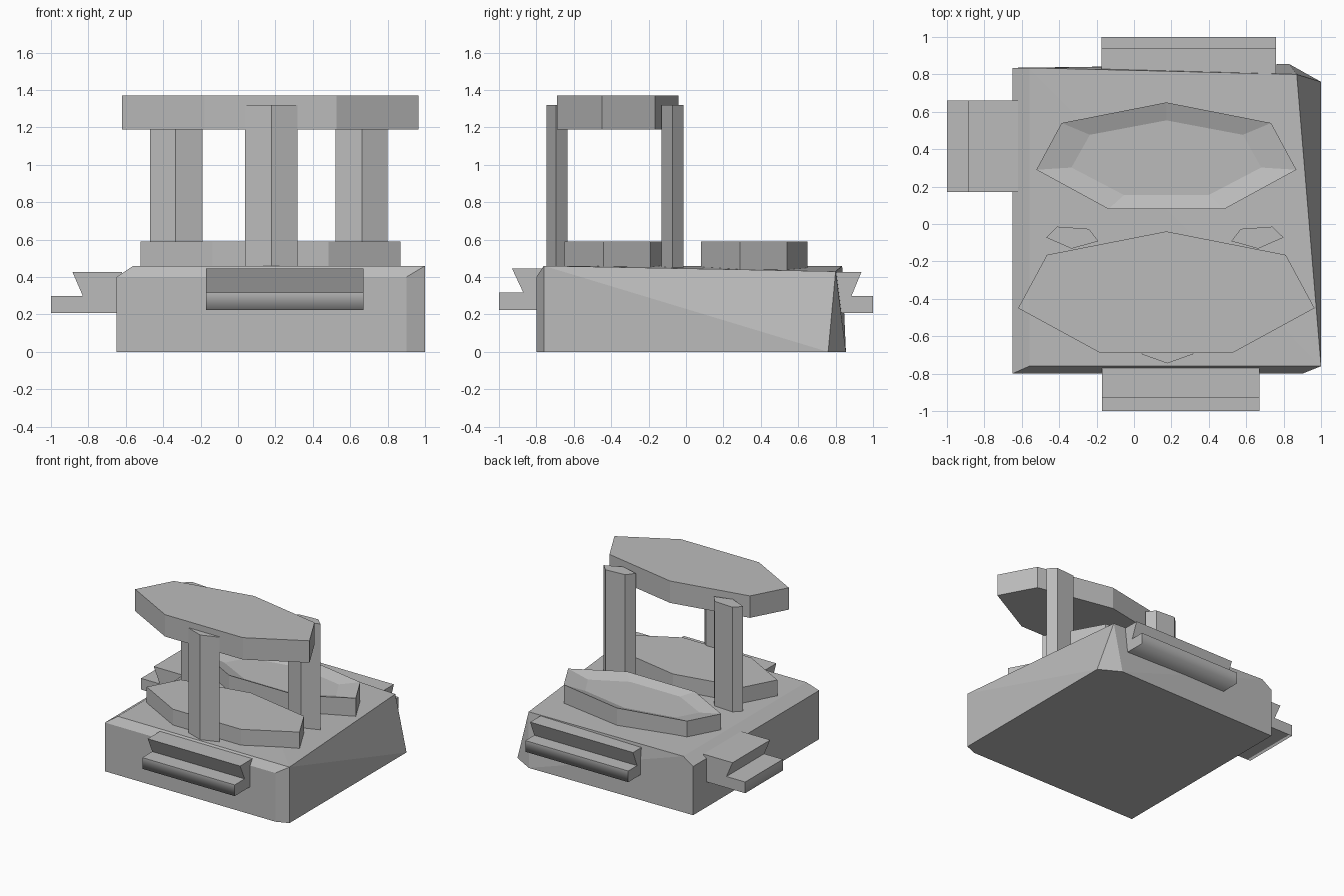
import bpy
import bmesh
from math import radians
from mathutils import Matrix, Vector

cube = bpy.data.objects.get("Cube")
if cube:
    bpy.data.objects.remove(cube, do_unlink=True)

grey = bpy.data.materials.new("plain grey")
grey.use_nodes = True
grey.diffuse_color = (0.5, 0.5, 0.5, 1)
grey.node_tree.nodes["Principled BSDF"].inputs["Base Color"].default_value = (0.5, 0.5, 0.5, 1)


def finish(bm, name):
    bmesh.ops.recalc_face_normals(bm, faces=bm.faces)
    mesh = bpy.data.meshes.new(name)
    bm.to_mesh(mesh)
    bm.free()
    mesh.materials.append(grey)
    obj = bpy.data.objects.new(name, mesh)
    bpy.context.collection.objects.link(obj)
    return obj


def prism(points, depth):
    """Extrude a flat outline of 3D points along a vector; returns mesh and far cap."""
    bm = bmesh.new()
    face = bm.faces.new([bm.verts.new(p) for p in points])
    cap = bmesh.ops.extrude_face_region(bm, geom=[face], use_keep_orig=True)["geom"]
    verts = [v for v in cap if isinstance(v, bmesh.types.BMVert)]
    bmesh.ops.translate(bm, verts=verts, vec=depth)
    return bm, verts


# Base block: a slab with chamfered front and side edges and a leaning corner
bm = bmesh.new()
for p in [(-.65, -.8, 0), (.9, -.8, 0), (1, -.76, 0), (1, .76, 0), (.83, .855, 0), (-.65, .835, 0),
          (-.65, -.8, .4), (.9, -.8, .4), (-.65, .835, .4),
          (-.56, -.76, .46), (1, -.76, .46), (.87, .8, .43), (-.56, .835, .46)]:
    bm.verts.new(p)
bmesh.ops.convex_hull(bm, input=bm.verts)
bmesh.ops.dissolve_limit(bm, angle_limit=radians(1), verts=bm.verts, edges=bm.edges)
finish(bm, "base")

# Seven-sided plates: canopy, lower front plate and rear dish
OUTLINE = [(0, .36), (.56, .25), (.695, 0), (.31, -.21), (-.31, -.21), (-.695, 0), (-.56, .25)]


def plate(name, y, z0, z1, scale=1.0, dished=False):
    bm, top = prism([(.173 + x * scale, y + v * scale, z0) for x, v in OUTLINE], (0, 0, z1 - z0))
    if dished:
        bm.faces.ensure_lookup_table()
        cap = next(f for f in bm.faces if all(v in top for v in f.verts))
        rim = list(cap.verts)
        inner = [bm.verts.new((.173 + (v.co.x - .173) * .73, y + .04 + (v.co.y - y - .04) * .7, z1 - .035))
                 for v in rim]
        bm.faces.remove(cap)
        for i in range(len(rim)):
            j = (i + 1) % len(rim)
            bm.faces.new((rim[i], rim[j], inner[j], inner[i]))
        bm.faces.new(inner)
    return finish(bm, name)


plate("canopy", -.45, 1.19, 1.37, 1.14)
plate("front_plate", -.44, .43, .59)
plate("rear_dish", .29, .42, .59, dished=True)

# Five-sided posts
POST = [(0, -.05), (.14, 0), (.085, .062), (-.085, .062), (-.14, 0)]
for name, x, y, turn in [("front_post", .178, -.695, 0), ("rear_right_post", -.33, -.082, -4),
                         ("rear_left_post", .66, -.082, 4)]:
    place = Matrix.Translation((x, y, .43)) @ Matrix.Rotation(radians(turn), 4, "Z")
    bm, _ = prism([place @ Vector((px, py, 0)) for px, py in POST], (0, 0, .89))
    finish(bm, name)


# Stepped ledges: profile runs outward along the given direction
def ledge(name, outward, along, start, end, inner, tip, overhang, notch, z0):
    out, side = Vector(outward), Vector(along)
    profile = [(inner, z0), (tip, z0), (tip, z0 + .092), (notch, z0 + .092),
               (overhang, z0 + .22), (inner, z0 + .22)]
    points = [out * d + side * start + Vector((0, 0, z)) for d, z in profile]
    bm, _ = prism(points, side * (end - start))
    obj = finish(bm, name)
    # Soft shading rolls the lip into the underside; other edges stay crisp
    mesh = obj.data
    for poly in mesh.polygons:
        poly.use_smooth = True
    for edge in mesh.edges:
        a, b = (mesh.vertices[i].co for i in edge.vertices)
        mid = (a + b) / 2
        lip = abs(mid.z - z0) < .001 and abs(mid.dot(out) - tip) < .001
        edge.use_edge_sharp = not lip
    return obj


ledge("front_ledge", (0, -1, 0), (1, 0, 0), -.17, .67, .75, 1, .93, .87, .225)
ledge("rear_ledge", (0, 1, 0), (1, 0, 0), -.175, .76, .78, 1, .938, .885, .207)
ledge("side_ledge", (-1, 0, 0), (0, 1, 0), .17, .66, .62, 1, .885, .83, .207)
